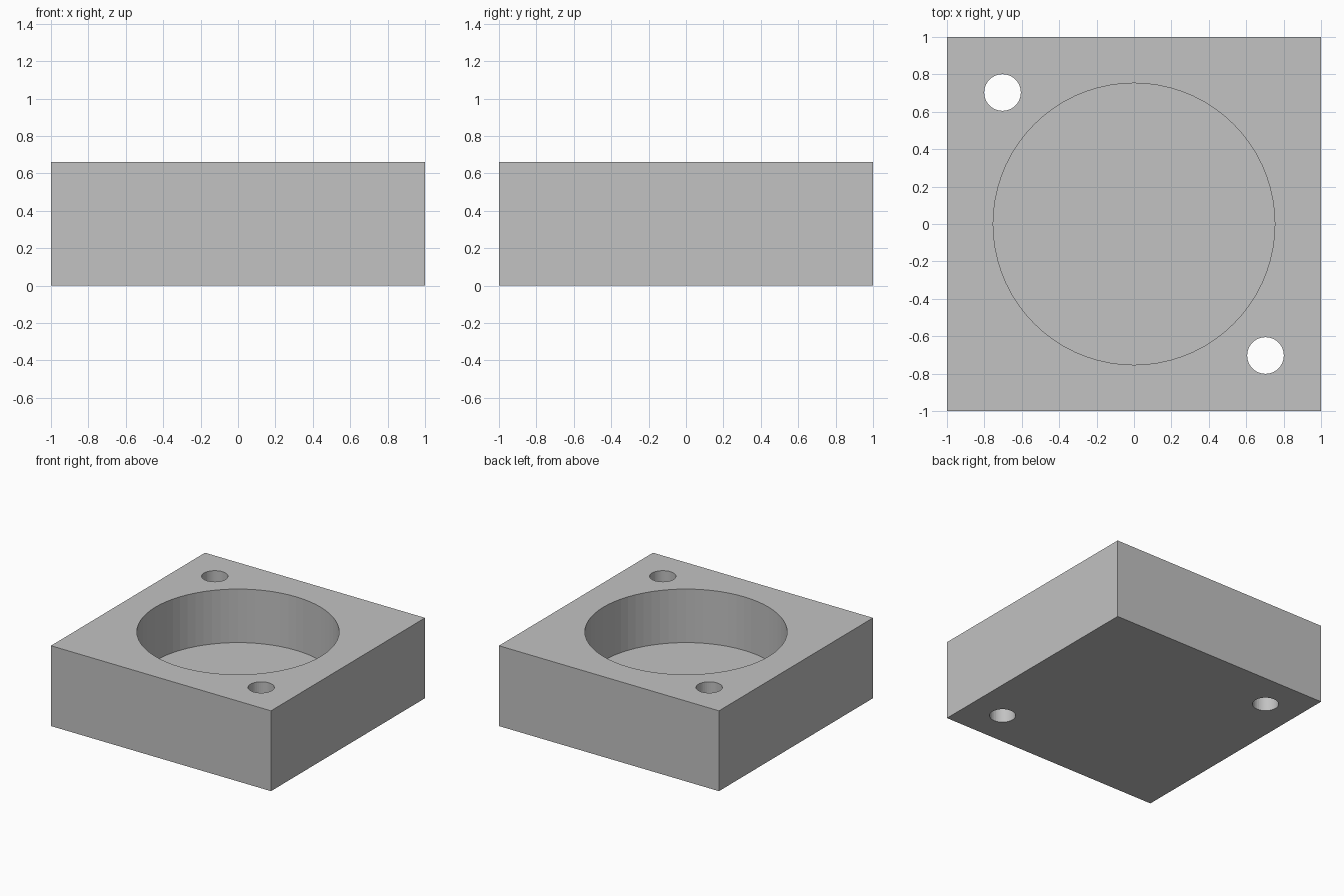
import bpy

# Remove the default cube
default = bpy.data.objects.get("Cube")
if default:
    bpy.data.objects.remove(default, do_unlink=True)

SIZE, HEIGHT = 2.0, 0.66
POCKET_RADIUS, POCKET_FLOOR = 0.753, 0.22
HOLE_RADIUS, HOLE_OFFSET = 0.098, 0.703

# Single grey material
grey = bpy.data.materials.new("light_grey")
grey.use_nodes = True
colour = (0.54, 0.54, 0.54, 1.0)
grey.diffuse_color = colour
grey.node_tree.nodes["Principled BSDF"].inputs["Base Color"].default_value = colour


def cylinder(name, x, y, radius, bottom, top, sides):
    bpy.ops.mesh.primitive_cylinder_add(
        vertices=sides, radius=radius, depth=top - bottom,
        location=(x, y, (bottom + top) / 2))
    obj = bpy.context.object
    obj.name = name
    obj.hide_render = True
    obj.data.materials.append(grey)
    return obj


def cut(target, cutter):
    mod = target.modifiers.new(cutter.name, "BOOLEAN")
    mod.operation = "DIFFERENCE"
    mod.solver = "EXACT"
    mod.object = cutter
    bpy.context.view_layer.objects.active = target
    bpy.ops.object.modifier_apply(modifier=mod.name)
    bpy.data.objects.remove(cutter, do_unlink=True)


# Square block
bpy.ops.mesh.primitive_cube_add(size=1, location=(0, 0, HEIGHT / 2))
block = bpy.context.object
block.name = "block"
block.scale = (SIZE, SIZE, HEIGHT)
bpy.ops.object.transform_apply(location=True, rotation=False, scale=True)
block.data.materials.append(grey)

# Round blind pocket in the top
cut(block, cylinder("pocket", 0, 0, POCKET_RADIUS, POCKET_FLOOR, HEIGHT + 0.1, 72))

# Through holes in two opposite corners
for side in (-1, 1):
    cut(block, cylinder("corner_hole", side * HOLE_OFFSET, -side * HOLE_OFFSET,
                        HOLE_RADIUS, -0.1, HEIGHT + 0.1, 40))
